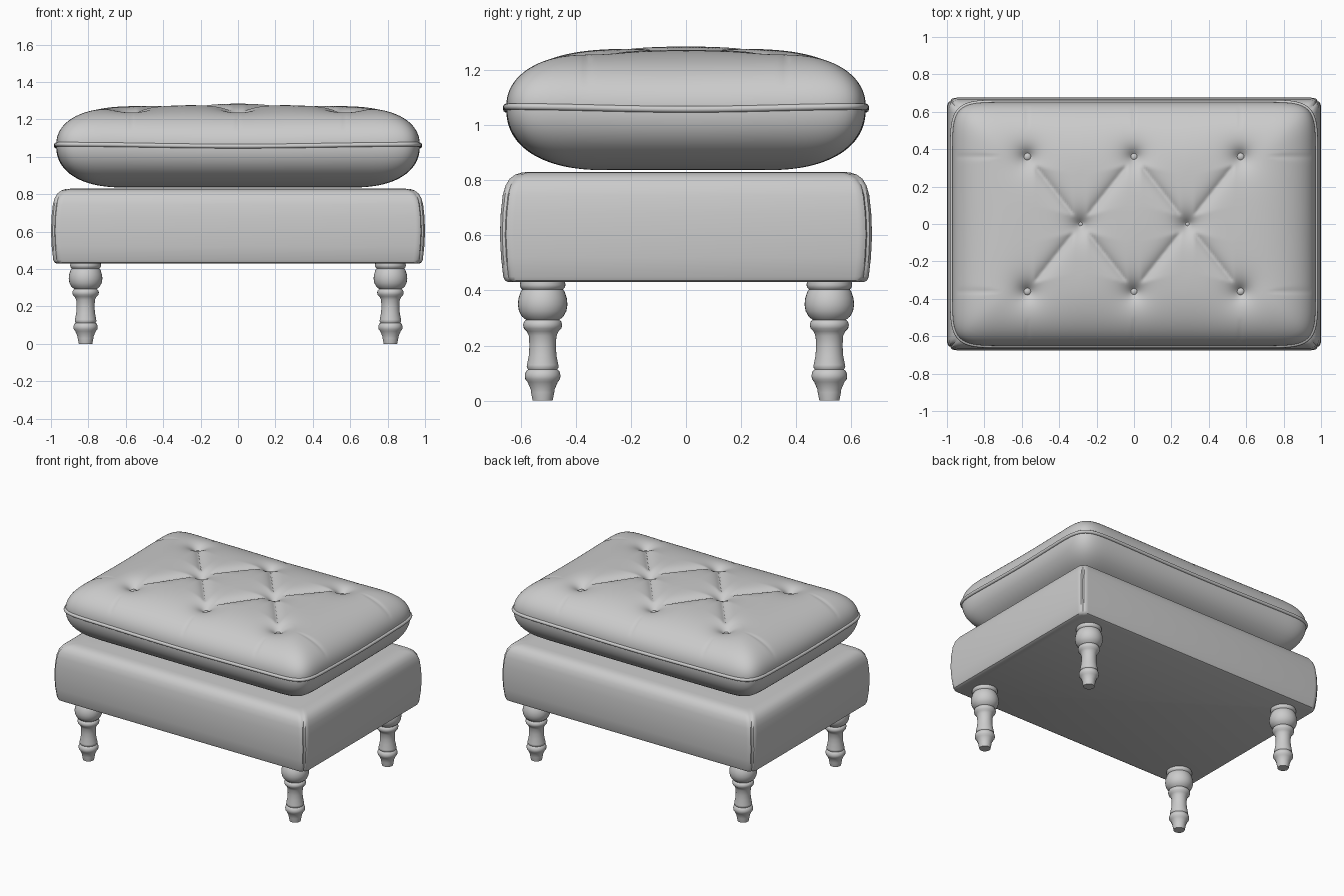
import bpy, bmesh, math
from mathutils import Vector

cube = bpy.data.objects.get("Cube")
if cube:
    bpy.data.objects.remove(cube, do_unlink=True)

grey = bpy.data.materials.new("plain_grey")
grey.use_nodes = True
COLOUR = (0.6, 0.6, 0.6, 1)
grey.diffuse_color = COLOUR
grey.node_tree.nodes["Principled BSDF"].inputs["Base Color"].default_value = COLOUR


def finish(name, bm, angle=40):
    bmesh.ops.remove_doubles(bm, verts=bm.verts, dist=0.0001)
    bmesh.ops.recalc_face_normals(bm, faces=bm.faces)
    mesh = bpy.data.meshes.new(name)
    bm.to_mesh(mesh)
    bm.free()
    mesh.materials.append(grey)
    obj = bpy.data.objects.new(name, mesh)
    bpy.context.collection.objects.link(obj)
    bpy.ops.object.select_all(action="DESELECT")
    obj.select_set(True)
    bpy.context.view_layer.objects.active = obj
    bpy.ops.object.shade_smooth_by_angle(angle=math.radians(angle))
    return obj


def loft(bm, rings, closed=False):
    """Skin a list of point rings; cap the ends unless the rings form a loop."""
    rows = [[bm.verts.new(p) for p in ring] for ring in rings]
    pairs = list(zip(rows, rows[1:])) + ([(rows[-1], rows[0])] if closed else [])
    for a, b in pairs:
        for i in range(len(a)):
            j = (i + 1) % len(a)
            bm.faces.new((a[i], a[j], b[j], b[i]))
    if not closed:
        bm.faces.new(rows[0][::-1])
        bm.faces.new(rows[-1])


# Upholstered base: rounded rectangle rings with a sewn groove at each corner
def rounded_rect(inset, z, radius=0.05, steps=8):
    pts = []
    hx, hy = 1.0 - inset, 0.675 - inset
    for k, (sx, sy) in enumerate([(1, 1), (-1, 1), (-1, -1), (1, -1)]):
        for s in range(steps + 1):
            a = math.pi / 2 * (k + s / steps)
            r = radius - (0.006 if s == steps // 2 else 0)
            pts.append((sx * (hx - radius) + r * math.cos(a),
                        sy * (hy - radius) + r * math.sin(a), z))
    return pts


BASE_PROFILE = [(0.03, 0.43), (0.018, 0.436), (0.012, 0.45), (0.004, 0.52), (0, 0.6),
                (0.003, 0.68), (0.01, 0.745), (0.02, 0.78), (0.035, 0.805),
                (0.055, 0.82), (0.08, 0.828), (0.11, 0.83)]
bm = bmesh.new()
loft(bm, [rounded_rect(i, z) for i, z in BASE_PROFILE])
finish("base", bm)

# Turned legs
LEG_PROFILE = [(0.036, 0), (0.042, 0.03), (0.043, 0.04), (0.055, 0.068), (0.063, 0.078),
               (0.065, 0.092), (0.06, 0.108), (0.053, 0.113), (0.058, 0.122), (0.057, 0.13),
               (0.05, 0.165), (0.048, 0.2), (0.05, 0.235), (0.058, 0.252), (0.068, 0.262),
               (0.071, 0.275), (0.067, 0.288), (0.06, 0.293), (0.075, 0.305), (0.086, 0.325),
               (0.09, 0.348), (0.088, 0.37), (0.08, 0.395), (0.074, 0.404), (0.08, 0.41),
               (0.083, 0.42), (0.08, 0.435)]
for side, x in (("right", -0.815), ("left", 0.815)):
    for end, y in (("front", -0.52), ("back", 0.52)):
        bm = bmesh.new()
        loft(bm, [[(x + r * math.cos(a * math.tau / 32), y + r * math.sin(a * math.tau / 32), z)
                   for a in range(32)] for r, z in LEG_PROFILE])
        finish(f"{end}_{side}_leg", bm)

# Tufting layout: buttons, deep diagonal folds and light pleats to the edges
HX, HY, EDGE, SEAM = 0.972, 0.652, 0.38, 1.062
buttons = [(x, y) for x in (-0.57, 0, 0.57) for y in (-0.36, 0.36)] + [(-0.285, 0), (0.285, 0)]
folds = [(Vector((s * 0.285, 0)), Vector((s * x, y)))
         for s in (-1, 1) for x in (0, 0.57) for y in (-0.36, 0.36)]
pleats = [(Vector((x, s * 0.36)), Vector((x, s * 0.62))) for x in (-0.57, 0, 0.57) for s in (-1, 1)]
pleats += [(Vector((s * 0.57, y)), Vector((s * 0.94, y))) for y in (-0.36, 0.36) for s in (-1, 1)]


def line_distance(p, line):
    a, b = line
    t = max(0, min(1, (p - a).dot(b - a) / (b - a).length_squared))
    return (p - a - (b - a) * t).length


def dent(x, y):
    p = Vector((x, y))
    pit = max(math.exp(-math.hypot(x - bx, y - by) / 0.055) for bx, by in buttons)
    fold = max(math.exp(-line_distance(p, f) / 0.035) for f in folds)
    pleat = max(math.exp(-line_distance(p, f) / 0.012) for f in pleats)
    return max(0.085 * pit, 0.032 * fold, 0.007 * pleat)


def pillow_point(u, v, top):
    """Map a unit square sample to the pillow surface."""
    x, y = HX * u, HY * v
    ex = max(0, 1 - (HX - abs(x)) / EDGE)
    ey = max(0, 1 - (HY - abs(y)) / EDGE)
    m = max(ex, ey)
    if m > 0:
        k = m / (ex ** 6 + ey ** 6) ** (1 / 6)
        x -= math.copysign(ex * (1 - k) * EDGE, x)
        y -= math.copysign(ey * (1 - k) * EDGE, y)
    bulge = max(0, 1 - m ** 2.5) ** 0.4545
    seam = SEAM + 0.005 * math.cos(math.pi * u) * math.cos(math.pi * v)
    if not top:
        return x, y, seam - (seam - 0.836) * bulge
    crown = 0.2 + 0.018 * math.cos(u * math.pi / 2) * math.cos(v * math.pi / 2)
    return x, y, seam + crown * bulge - dent(x, y) * min(1, bulge * 1.1)


# Cushion: top and bottom skins meeting at the seam
def samples(n):
    # even steps in the middle, finer steps at the rim
    return [math.copysign(1 - (1 - abs(t)) ** 1.5 * (1 - 0.1 * abs(t)), t) if abs(t) > 0.8
            else t * (1 - 0.2 ** 1.5 * 0.92) / 0.8
            for t in (2 * i / n - 1 for i in range(n + 1))]


NU, NV = 200, 140
us, vs = samples(NU), samples(NV)
bm = bmesh.new()
for top in (True, False):
    grid = [[bm.verts.new(pillow_point(u, v, top)) for v in vs] for u in us]
    for i in range(NU):
        for j in range(NV):
            bm.faces.new((grid[i][j], grid[i + 1][j], grid[i + 1][j + 1], grid[i][j + 1]))
finish("cushion", bm, 60)

# Piping cord around the cushion seam
rim = [(u, -1) for u in us[:-1]] + [(1, v) for v in vs[:-1]]
rim += [(-u, 1) for u in us[:-1]] + [(-1, -v) for v in vs[:-1]]
path = [Vector(pillow_point(u, v, False)) for u, v in rim]
rings = []
for i, p in enumerate(path):
    along = (path[(i + 1) % len(path)] - path[i - 1]).normalized()
    out = along.cross(Vector((0, 0, 1))).normalized()
    rings.append([p + 0.012 * (math.cos(a * math.tau / 10) * out
                               + math.sin(a * math.tau / 10) * Vector((0, 0, 1)))
                  for a in range(10)])
bm = bmesh.new()
loft(bm, rings, closed=True)
finish("piping", bm, 60)

# Tuft buttons
for n, (x, y) in enumerate(buttons):
    bm = bmesh.new()
    bmesh.ops.create_uvsphere(bm, u_segments=20, v_segments=12, radius=0.022)
    z = SEAM + 0.21 - 0.08
    for v in bm.verts:
        v.co = (v.co.x + x, v.co.y + y, v.co.z * 0.7 + z + 0.006)
    finish(f"tuft_button_{n + 1}", bm, 60)
